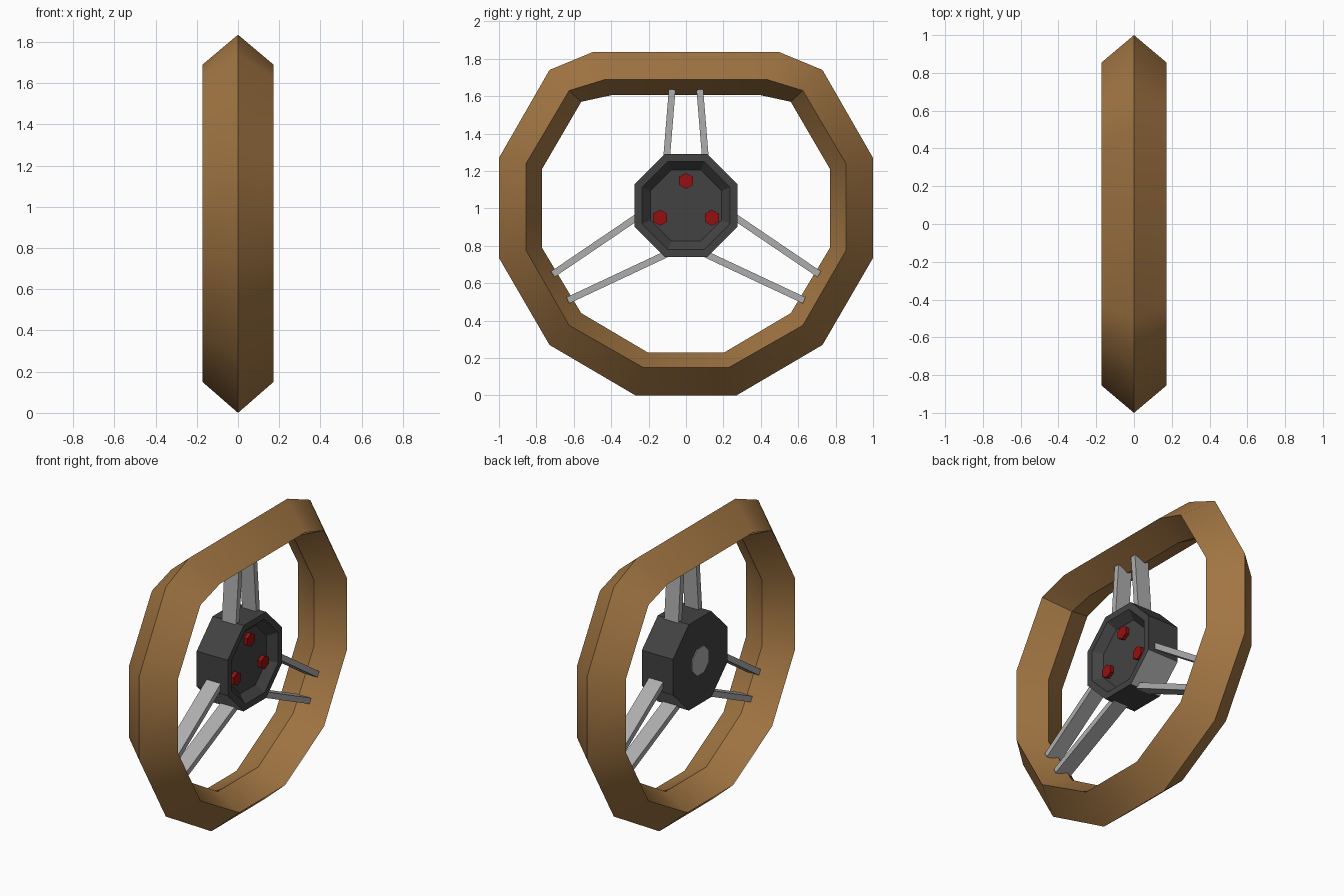
import bpy, bmesh, math
from mathutils import Vector

if "Cube" in bpy.data.objects:
    bpy.data.objects.remove(bpy.data.objects["Cube"])


def material(name, rgb):
    m = bpy.data.materials.new(name)
    m.diffuse_color = (*rgb, 1)
    m.use_nodes = True
    m.node_tree.nodes["Principled BSDF"].inputs["Base Color"].default_value = m.diffuse_color
    return m


WOOD = material("brown wood", (0.36, 0.18, 0.056))
DARK = material("dark grey", (0.055, 0.055, 0.055))
METAL = material("light metal", (0.42, 0.42, 0.42))
RED = material("red", (0.30, 0.005, 0.005))


def loft(name, rings, mats, closed=False):
    """Skin a list of equal rings; either cap the ends or join last to first."""
    bm = bmesh.new()
    vs = [[bm.verts.new(p) for p in r] for r in rings]
    n = len(vs[0])
    pairs = list(zip(vs, vs[1:])) + ([(vs[-1], vs[0])] if closed else [])
    for a, b in pairs:
        for i in range(n):
            j = (i + 1) % n
            bm.faces.new((a[i], a[j], b[j], b[i]))
    if not closed:
        bm.faces.new(vs[0])
        bm.faces.new(vs[-1])
    bmesh.ops.recalc_face_normals(bm, faces=bm.faces)
    me = bpy.data.meshes.new(name)
    bm.to_mesh(me)
    bm.free()
    for m in mats:
        me.materials.append(m)
    ob = bpy.data.objects.new(name, me)
    bpy.context.collection.objects.link(ob)
    return ob


def polygon(x, radius, n, phase, y=0, z=1.015):
    return [(x, y + radius * math.cos(phase + i * math.tau / n),
             z + radius * math.sin(phase + i * math.tau / n)) for i in range(n)]


def octagon(x, apothem):
    return polygon(x, apothem / math.cos(math.pi / 8), 8, math.pi / 8)


def mirrored(x, half):
    """Right half outline, top to bottom, completed by its mirror image."""
    return [(x, y, z) for y, z in half] + [(x, -y, z) for y, z in reversed(half)]


# Rim: diamond section swept round a twelve-sided outline with a flattened top
outer = [(.50, 1.835), (.73, 1.74), (1, 1.27), (1, .735), (.73, .27), (.27, 0)]
middle = [(.43, 1.69), (.625, 1.63), (.855, 1.24), (.855, .775), (.625, .375), (.23, .15)]
inner = [(.40, 1.605), (.56, 1.57), (.77, 1.21), (.77, .79), (.56, .44), (.205, .23)]
rim = loft("rim", [mirrored(0, outer), mirrored(.172, middle),
                   mirrored(0, inner), mirrored(-.172, middle)], [WOOD], closed=True)
bpy.context.view_layer.objects.active = rim
rim.select_set(True)
bpy.ops.object.shade_smooth_by_angle(angle=math.radians(35))
rim.select_set(False)

# Hub: octagonal drum with a recessed front; lower diagonal sides are metal
hub = loft("hub", [octagon(-.10, .275), octagon(.12, .275),
                   octagon(.12, .235), octagon(.07, .19)], [DARK, METAL])
for p in hub.data.polygons:
    if p.area > .02 and p.normal.z < -.5 and abs(p.normal.y) > .5:
        p.material_index = 1

# Metal disc on the back of the hub
loft("back_disc", [octagon(-.105, .085), octagon(-.09, .085)], [METAL])

# Red bolts in the recess
for i, (y, z) in enumerate([(0, 1.147), (-.138, .95), (.138, .95)]):
    loft(f"bolt_{i + 1}", [polygon(x, .043, 6, math.pi / 2, y, z) for x in (.05, .093)], [RED])

# Spokes: three pairs of flat bars from hub to rim
spokes = {"top_spoke": ((.106, 1.24), (.074, 1.635)),
          "side_spoke": ((.24, .968), (.712, .648)),
          "lower_spoke": ((.08, .767), (.632, .508))}
for name, (a, b) in spokes.items():
    for side, label in ((1, "right"), (-1, "left")):
        p, q = (Vector((.02, side * y, z)) for y, z in (a, b))
        d = (q - p).normalized()
        w = d.cross(Vector((1, 0, 0))) * .018
        t = Vector((.05, 0, 0))
        loft(f"{name}_{label}", [[c + w + t, c + w - t, c - w - t, c - w + t]
                                 for c in (p, q)], [METAL])
